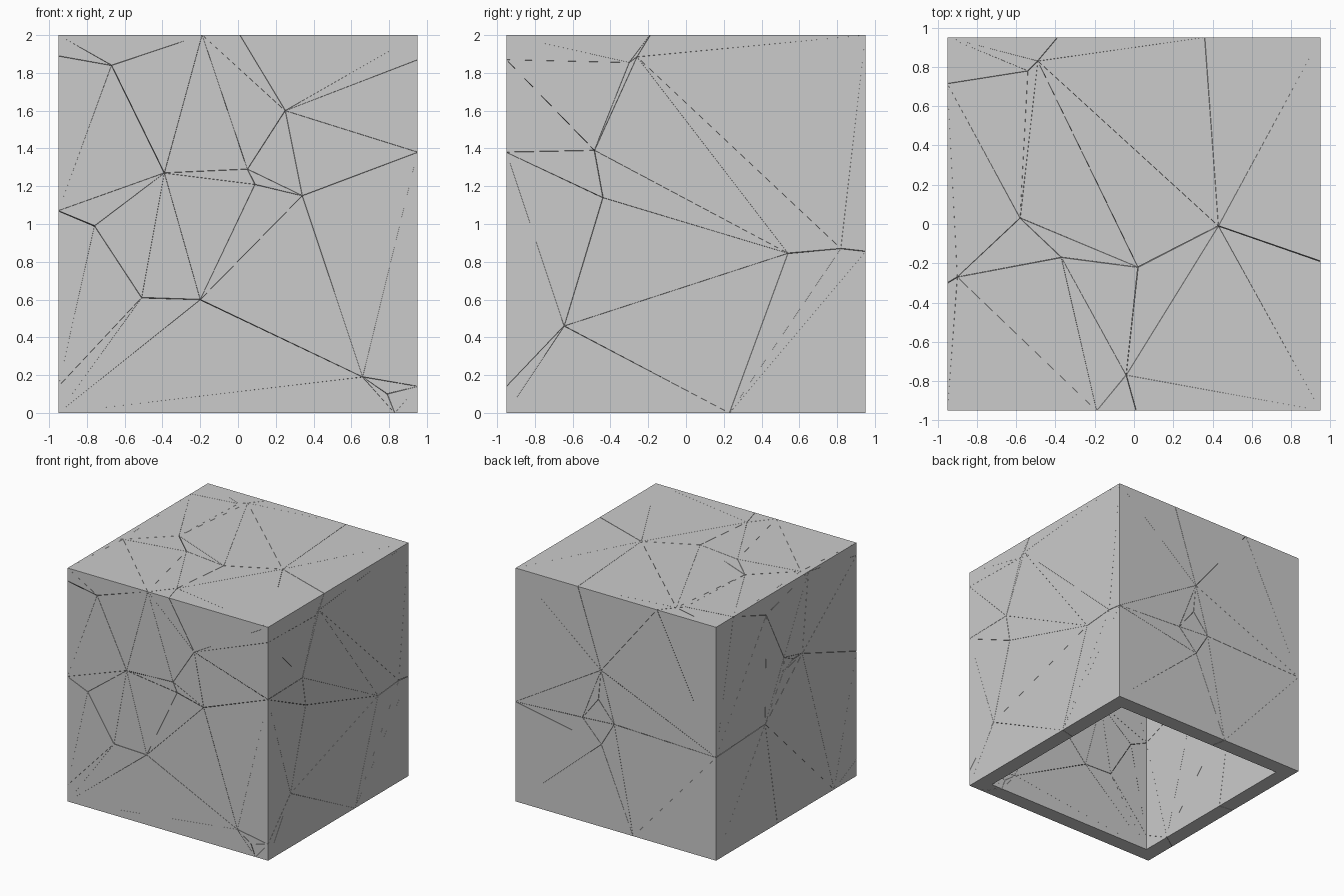
import bpy, bmesh
from mathutils import Vector
from mathutils.geometry import delaunay_2d_cdt

if "Cube" in bpy.data.objects:
    bpy.data.objects.remove(bpy.data.objects["Cube"])

W, H, WALL, GAP = 0.95, 2.0, 0.13, 0.002   # half width, height, wall thickness, crack half-gap

# Crack polylines drawn on each outer face (x,z / y,z / x,y)
FRONT = [[(-W, 1.89), (-.67, 1.84), (-.19, H)],
         [(-.67, 1.84), (-.39, 1.27), (.05, 1.29), (.25, 1.6), (.01, H)],
         [(.25, 1.6), (W, 1.87)],
         [(.05, 1.29), (.09, 1.21), (.34, 1.15), (W, 1.38)],
         [(-.39, 1.27), (-.76, .99), (-W, 1.07)],
         [(-.76, .99), (-.51, .61), (-W, .14)],
         [(-.51, .61), (-.2, .6), (.09, 1.21)],
         [(-.2, .6), (.66, .19), (.34, 1.15)],
         [(.66, .19), (.79, .1), (.83, 0)],
         [(.79, .1), (W, .14)]]
RIGHT = [[(-W, 1.87), (-.3, 1.855), (-.26, 1.885), (-.19, H)],
         [(-.3, 1.855), (-.485, 1.39)],
         [(-W, 1.38), (-.485, 1.39), (-.44, 1.14), (.54, .845), (.82, .87), (W, .855)],
         [(-.26, 1.885), (.82, .87)],
         [(-.44, 1.14), (-.645, .46), (-W, .14)],
         [(-.645, .46), (.54, .845)],
         [(W, .855), (.23, 0)]]
BACK = [[(.36, H), (.14, 1.34), (-.39, H)],
        [(.14, 1.34), (.165, 1.085), (.315, .89), (.137, .706), (.015, .91), (.165, 1.085)],
        [(.315, .89), (W, .855)],
        [(.015, .91), (-W, .884)],
        [(.137, .706), (-.165, 0)]]
LEFT = [[(.715, H), (.27, 1.845), (-.3, H), (-W, 1.89)],
        [(.27, 1.845), (.03, 1.39), (-.095, 1.33), (-.217, 1.33), (-.3, H)],
        [(-.217, 1.33), (-W, 1.07)],
        [(.03, 1.39), (.04, 1.27), (-.095, 1.33)],
        [(.04, 1.27), (.285, .915), (W, .884)],
        [(.285, .915), (.12, 0)],
        [(-W, .14), (-.65, 0)]]
TOP = [[(-W, .715), (-.54, .78), (-.49, .83), (-.39, W)],
       [(-.49, .83), (.36, W), (.43, -.01), (W, -.19)],
       [(.43, -.01), (.02, -.22), (-.04, -.77), (.01, -W)],
       [(-.04, -.77), (-.19, -W)],
       [(.02, -.22), (-.37, -.17), (-.9, -.27), (-W, -.3)],
       [(-.37, -.17), (-.58, .03), (-.9, -.27)],
       [(-.58, .03), (-.54, .78)]]

SIDES = [(FRONT, lambda u, v: (u, -W, v), 0, H),
         (RIGHT, lambda u, v: (W, u, v), 0, H),
         (BACK, lambda u, v: (u, W, v), 0, H),
         (LEFT, lambda u, v: (-W, u, v), 0, H),
         (TOP, lambda u, v: (u, v, H), -W, W)]


def add_face_cells(bm, cracks, place, low, high):
    """Divide one rectangular face into cells along its cracks."""
    frame = [(-W, low), (W, low), (W, high), (-W, high), (-W, low)]
    pts, edges = [], []
    for line in [frame] + cracks:
        start = len(pts)
        pts += [Vector(p) for p in line]
        edges += [(i, i + 1) for i in range(start, len(pts) - 1)]
    verts, _, faces = delaunay_2d_cdt(pts, edges, [], 4, 1e-4)[:3]
    new = [bm.verts.new(place(*v)) for v in verts]
    for f in faces:
        bm.faces.new([new[i] for i in f])


def shrink(v):
    """Pull a vertex into its own shard while staying on the outer surface."""
    d = sum((f.calc_center_median() - v.co for f in v.link_faces), Vector()).normalized() * GAP
    lim = 1e-3
    return Vector((v.co.x if abs(v.co.x) > W - lim else v.co.x + d.x,
                   v.co.y if abs(v.co.y) > W - lim else v.co.y + d.y,
                   v.co.z if v.co.z < lim or v.co.z > H - lim else v.co.z + d.z))


def inward(p):
    k = (W - WALL) / W
    return Vector((p.x * k, p.y * k, p.z * (H - WALL) / H))


# Outer skin, welded round the box edges and split along the cracks
skin = bmesh.new()
for side in SIDES:
    add_face_cells(skin, *side)
bmesh.ops.remove_doubles(skin, verts=skin.verts[:], dist=1e-3)
skin.normal_update()
flat = [e for e in skin.edges if len(e.link_faces) == 2
        and abs(e.link_faces[0].normal.dot(e.link_faces[1].normal)) > 0.9]
bmesh.ops.split_edges(skin, edges=flat)

# Each connected patch of skin becomes one solid shard
left = set(skin.faces)
count = 0
while left:
    stack = [left.pop()]
    patch = []
    while stack:
        f = stack.pop()
        patch.append(f)
        for e in f.edges:
            for g in e.link_faces:
                if g in left:
                    left.remove(g)
                    stack.append(g)
    bm = bmesh.new()
    outer, inner = {}, {}
    for v in {v for f in patch for v in f.verts}:
        p = shrink(v)
        outer[v], inner[v] = bm.verts.new(p), bm.verts.new(inward(p))
    for f in patch:
        bm.faces.new([outer[v] for v in f.verts])
        bm.faces.new([inner[v] for v in reversed(f.verts)])
    for e in {e for f in patch for e in f.edges}:
        if len(e.link_faces) == 1:
            a, b = e.verts
            bm.faces.new((outer[a], outer[b], inner[b], inner[a]))
    bmesh.ops.recalc_face_normals(bm, faces=bm.faces[:])
    count += 1
    name = f"box_shard_{count:02d}"
    mesh = bpy.data.meshes.new(name)
    bm.to_mesh(mesh)
    bm.free()
    bpy.context.collection.objects.link(bpy.data.objects.new(name, mesh))
skin.free()
